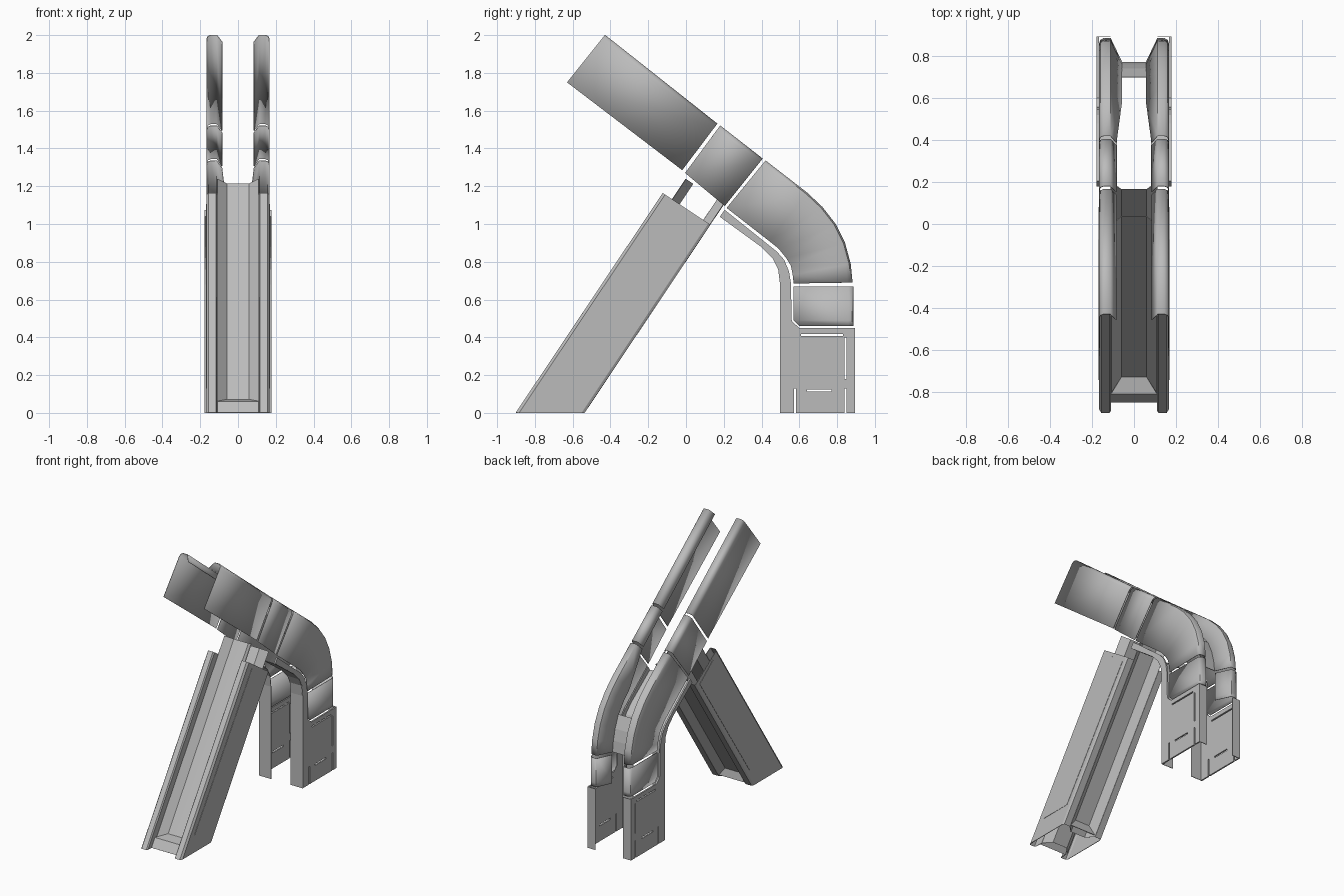
import bpy, bmesh
from mathutils import Vector

if "Cube" in bpy.data.objects:
    bpy.data.objects.remove(bpy.data.objects["Cube"])

grey = bpy.data.materials.new("light_grey")
grey.diffuse_color = (0.5, 0.5, 0.5, 1)
grey.use_nodes = True
grey.node_tree.nodes["Principled BSDF"].inputs["Base Color"].default_value = grey.diffuse_color


def make(name, bm, thick=0.004, mirror=True):
    """Turn a bmesh into a mirrored, thin-walled object."""
    bmesh.ops.recalc_face_normals(bm, faces=bm.faces)
    me = bpy.data.meshes.new(name)
    bm.to_mesh(me)
    bm.free()
    me.materials.append(grey)
    ob = bpy.data.objects.new(name, me)
    bpy.context.collection.objects.link(ob)
    if thick:
        s = ob.modifiers.new("wall", 'SOLIDIFY')
        s.thickness = thick
        s.offset = 0
    if mirror:
        ob.modifiers.new("mirror", 'MIRROR')
    return ob


def sheet(name, rows, **kw):
    """Skin a grid of points."""
    bm = bmesh.new()
    vs = [[bm.verts.new(p) for p in r] for r in rows]
    for a, b in zip(vs, vs[1:]):
        for i in range(len(a) - 1):
            bm.faces.new((a[i], a[i + 1], b[i + 1], b[i]))
    return make(name, bm, **kw)


def plate(name, outline, x0, x1):
    """Extrude a side outline (y, z) across x."""
    bm = bmesh.new()
    f = bm.faces.new([bm.verts.new((x0, y, z)) for y, z in outline])
    g = bmesh.ops.extrude_face_region(bm, geom=[f])
    bmesh.ops.translate(bm, vec=(x1 - x0, 0, 0),
                        verts=[v for v in g['geom'] if isinstance(v, bmesh.types.BMVert)])
    return make(name, bm, thick=0)


def arm(name, stations):
    """Open-bottomed shell; each station is top point, bottom point, lip x, lip depth."""
    rows = []
    for ty, tz, by, bz, lx, ld in stations:
        t, b = Vector((0, ty, tz)), Vector((0, by, bz))
        n, depth = (b - t).normalized(), (b - t).length
        sec = [(.165, depth), (.165, .025), (.159, .008), (.145, 0), (.112, 0), (lx, ld)]
        rows.append([t + n * d + Vector((x, 0, 0)) for x, d in sec])
    return sheet(name, rows)


# upper arms, split into segments by narrow gaps
arm("arm_end", [(-.43, 2, -.63, 1.75, .085, .045), (.165, 1.53, -.02, 1.285, .085, .045)])
arm("arm_middle", [(.18, 1.52, -.005, 1.27, .085, .045), (.405, 1.345, .205, 1.095, .085, .05)])
arm("arm_bend", [
    (.42, 1.335, .215, 1.085, .085, .05), (.64, 1.165, .44, .91, .06, .11),
    (.72, 1.09, .49, .87, .06, .11), (.79, 1.0, .53, .82, .06, .11),
    (.84, .9, .555, .78, .06, .11), (.87, .79, .565, .73, .06, .11),
    (.88, .69, .57, .685, .06, .11)])
arm("arm_lower", [(.885, .67, .57, .67, .06, .11), (.885, .49, .57, .49, .06, .11),
                  (.885, .46, .6, .46, .06, .11)])

# bridge between the two bends
sheet("bridge", [[(x, y, z) for x in (-.06, .06)]
                 for y, z in ((.77, .69), (.76, .77), (.74, .85), (.7, .94))], mirror=False)

# leg guard: outer plate with slots, front wall and rear wall
front = [(.5, 0), (.5, .68), (.49, .76), (.46, .82), (.4, .88), (.18, 1.04)]
guard = plate("leg_guard", front + [
    (.205, 1.075), (.43, .895), (.48, .855), (.52, .81), (.545, .75), (.555, .69),
    (.56, .485), (.6, .45), (.895, .45), (.895, 0)], .167, .178)
bm = bmesh.new()
for y0, y1, z0, z1 in ((.64, .77, .113, .125), (.572, .583, -.05, .13), (.84, .85, -.05, .13),
                       (.84, .85, .18, .40), (.61, .83, .408, .418)):
    c = bmesh.ops.create_cube(bm, size=1)['verts']
    bmesh.ops.scale(bm, verts=c, vec=(.1, y1 - y0, z1 - z0))
    bmesh.ops.translate(bm, verts=c, vec=(.172, (y0 + y1) / 2, (z0 + z1) / 2))
cutter = make("slot_cutter", bm, thick=0, mirror=False)
cutter.hide_render = True
cutter.hide_viewport = True
cut = guard.modifiers.new("slots", 'BOOLEAN')
cut.operation = 'DIFFERENCE'
cut.solver = 'EXACT'
cut.object = cutter
guard.modifiers.move(1, 0)
sheet("leg_front_wall", [[(x, y, z) for x in (.08, .176)] for y, z in front])
sheet("leg_rear_wall", [[(x, .893, z) for x in (.112, .176)] for z in (0, .45)])

# slanted strut
UY, UZ = .556, .831


def strut(name, section, top):
    """Section points are (x, depth); foot is cut level with the ground."""
    foot = [(x, -.9 + d / UZ, 0) for x, d in section]
    head = [(x, -.9 + UY * top + UZ * d, UZ * top - UY * d) for x, d in section]
    return sheet(name, [foot, head])


strut("strut_front_trough", [(0, .104), (.06, .104), (.11, .058)], 1.53)
strut("strut_back_trough", [(0, .258), (.06, .258), (.11, .30)], 1.53)
strut("strut_rail", [(.11, .058), (.112, .008), (.118, 0), (.155, 0), (.165, .014),
                     (.165, .288), (.158, .30), (.11, .30)], 1.40)

# raised side panels on the strut
plate("strut_panel", [(-.745, .13), (-.5, .13), (.08, .985), (-.075, 1.105)], .164, .169)

# sills closing the trough feet
sheet("strut_front_sill", [[(-x, y, z), (x, y, z)] for x, y, z in
                           ((.11, -.85, 0), (.11, -.81, .06), (.06, -.73, .07))], mirror=False)
sheet("strut_back_sill", [[(-x, y, z), (x, y, z)] for x, y, z in
                          ((.11, -.535, .01), (.06, -.543, .07))], mirror=False)

# smooth the rounded bends
for ob in bpy.data.objects:
    ob.select_set(ob.name.startswith("arm"))
bpy.context.view_layer.objects.active = bpy.data.objects["arm_bend"]
bpy.ops.object.shade_smooth_by_angle(angle=.6)
